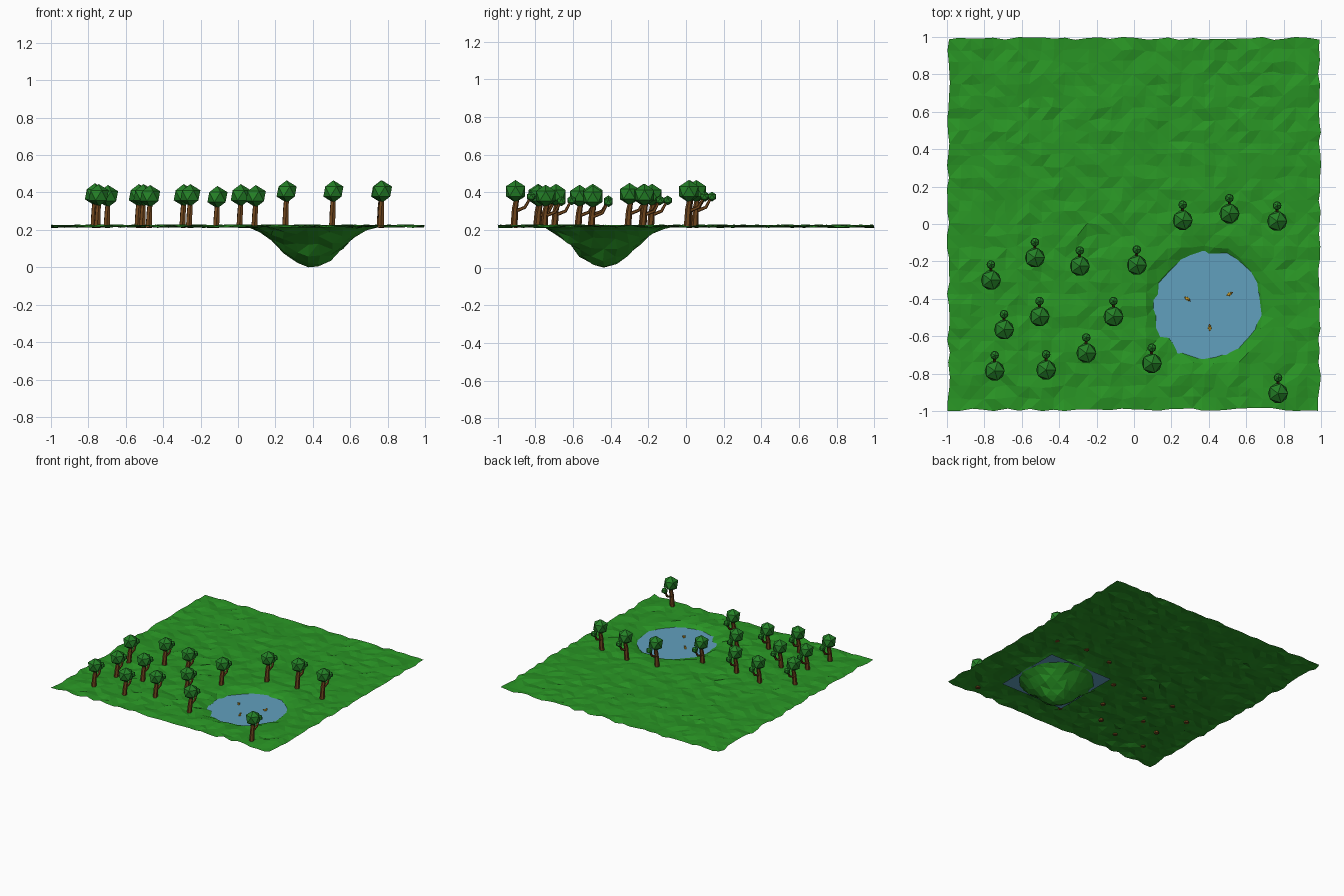
import bpy, bmesh, math, random
from mathutils import Vector, Matrix

if "Cube" in bpy.data.objects:
    bpy.data.objects.remove(bpy.data.objects["Cube"])

random.seed(4)
POND = Vector((0.395, -0.435))


def material(name, rgb):
    m = bpy.data.materials.new(name)
    m.diffuse_color = (*rgb, 1)
    m.use_nodes = True
    m.node_tree.nodes["Principled BSDF"].inputs["Base Color"].default_value = m.diffuse_color
    return m


GRASS = material("grass", (0.022, 0.30, 0.018))
LEAF = material("leaf", (0.018, 0.22, 0.02))
BARK = material("bark", (0.16, 0.06, 0.012))
WATER = material("water", (0.12, 0.35, 0.51))
GOLD = material("gold", (0.75, 0.42, 0.03))
ORANGE = material("orange", (0.7, 0.2, 0.02))


def finish(bm, name, mats):
    me = bpy.data.meshes.new(name)
    bm.normal_update()
    bm.to_mesh(me)
    bm.free()
    for m in mats:
        me.materials.append(m)
    ob = bpy.data.objects.new(name, me)
    bpy.context.collection.objects.link(ob)
    return ob


def ball(bm, center, scale, mat, sub=1):
    # Faceted ball
    mtx = Matrix.Translation(center) @ Matrix.Diagonal((*scale, 1))
    r = bmesh.ops.create_icosphere(bm, subdivisions=sub, radius=1, matrix=mtx)
    for f in {f for v in r["verts"] for f in v.link_faces}:
        f.material_index = mat


def limb(bm, points, radii, sides=6):
    # Tapered tube through the given points
    rings = []
    for i, (p, r) in enumerate(zip(points, radii)):
        a = points[max(i - 1, 0)]
        b = points[min(i + 1, len(points) - 1)]
        q = (Vector(b) - Vector(a)).to_track_quat('Z', 'Y')
        rings.append([bm.verts.new(Vector(p) + q @ Vector((
            r * math.cos(k * math.tau / sides), r * math.sin(k * math.tau / sides), 0)))
            for k in range(sides)])
    for lo, hi in zip(rings, rings[1:]):
        for k in range(sides):
            j = (k + 1) % sides
            bm.faces.new((lo[k], lo[j], hi[j], hi[k]))
    bm.faces.new(rings[0][::-1])
    bm.faces.new(rings[-1])


# Rough grass sheet with a sunken pond bed
bm = bmesh.new()
bmesh.ops.create_grid(bm, x_segments=32, y_segments=32, size=0.993)
for v in bm.verts:
    t = max(0, 1 - (v.co.xy - POND).length / 0.36)
    dip = 0.222 * t * t * (3 - 2 * t)
    jitter = [random.uniform(-0.009, 0.009) for _ in range(3)]
    v.co.x = max(-1, min(1, v.co.x + jitter[0]))
    v.co.y = max(-1, min(1, v.co.y + jitter[1]))
    v.co.z = max(0, 0.22 + jitter[2] - dip)
bmesh.ops.triangulate(bm, faces=bm.faces[:])
finish(bm, "ground", [GRASS])

# Pond water
bm = bmesh.new()
bmesh.ops.create_grid(bm, x_segments=1, y_segments=1, size=0.29,
                      matrix=Matrix.Translation((*POND, 0.195)))
finish(bm, "pond_water", [WATER])

# Trees: x, y, crown top height
trees = [
    (.26, .02, .465), (.51, .055, .465), (.765, .015, .465), (.77, -.905, .465),
    (-.53, -.18, .445), (-.29, -.225, .445), (.015, -.22, .445), (-.765, -.30, .45),
    (-.505, -.495, .445), (-.11, -.495, .435), (-.695, -.565, .44), (-.745, -.785, .445),
    (-.47, -.78, .44), (-.255, -.69, .445), (.095, -.745, .44)]
bm = bmesh.new()
for x, y, top in trees:
    c = top - 0.06
    limb(bm, [(x - .007, y - .008, .212), (x - .004, y - .003, c - .09), (x, y + .008, c - .03)],
         [.019, .016, .013])
    limb(bm, [(x - .004, y, c - .105), (x, y + .05, c - .085), (x, y + .075, c - .04)],
         [.010, .009, .007], 5)
finish(bm, "tree_trunks", [BARK])
bm = bmesh.new()
for x, y, top in trees:
    ball(bm, (x, y, top - .06), (.06, .06, .06), 0)
    ball(bm, (x, y + .083, top - .088), (.026, .026, .026), 0)
finish(bm, "tree_crowns", [LEAF])

# Little ducks floating on the pond
for i, (x, y, ang) in enumerate([(.285, -.40, -0.6), (.51, -.375, 0.5), (.405, -.555, 1.6)]):
    bm = bmesh.new()
    ball(bm, (0, 0, 0), (.015, .010, .008), 0)
    ball(bm, (.010, 0, .011), (.007, .007, .007), 0)
    ball(bm, (.018, 0, .010), (.004, .003, .002), 1)
    ball(bm, (-.014, 0, .004), (.005, .004, .003), 0)
    duck = finish(bm, f"duck_{i + 1}", [GOLD, ORANGE])
    duck.location = (x, y, .199)
    duck.rotation_euler.z = ang
